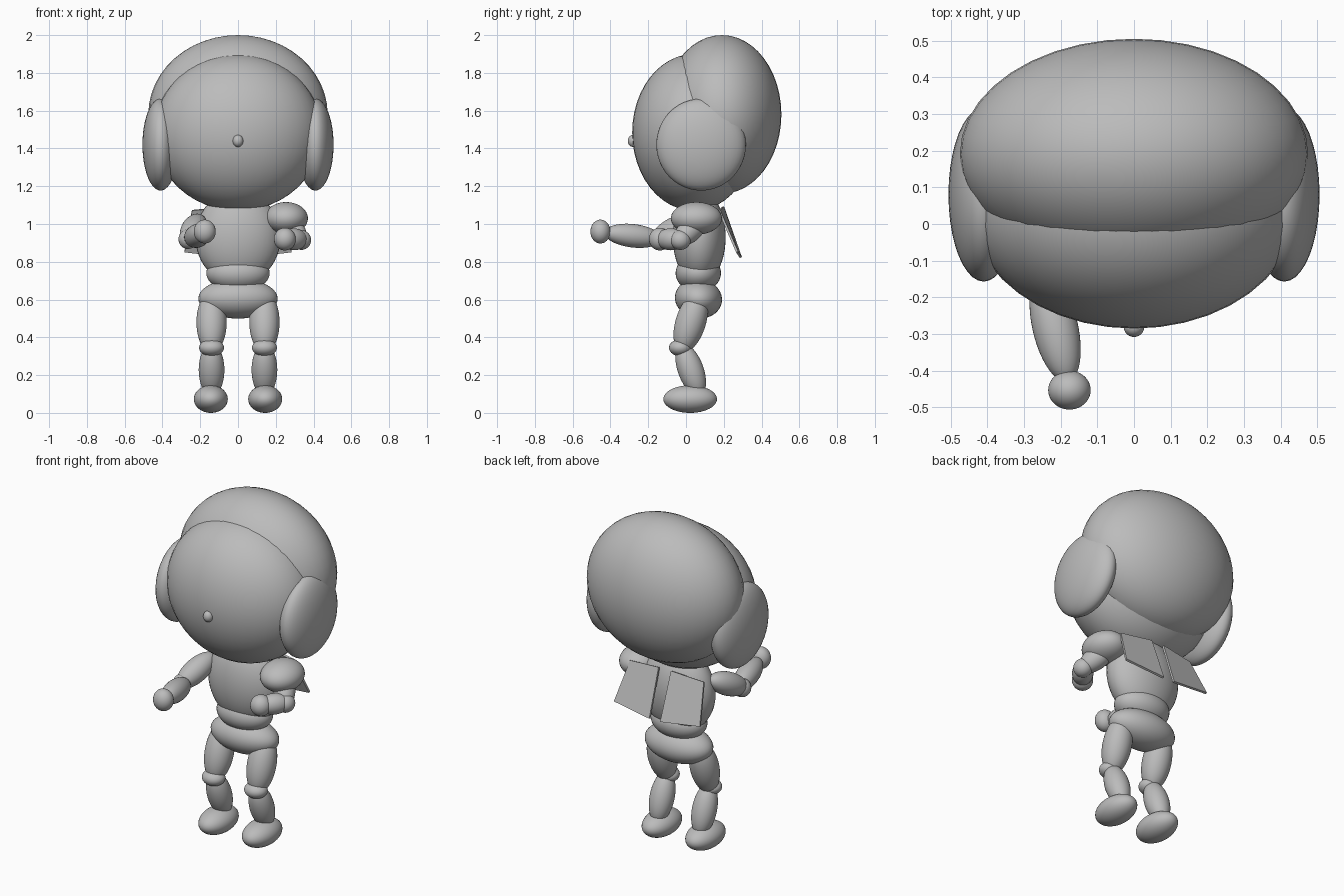
import bpy
import bmesh
from mathutils import Matrix, Vector

cube = bpy.data.objects.get("Cube")
if cube:
    bpy.data.objects.remove(cube, do_unlink=True)

GREY = bpy.data.materials.new("plain grey")
GREY.use_nodes = True
colour = (0.5, 0.5, 0.5, 1)
GREY.diffuse_color = colour
GREY.node_tree.nodes["Principled BSDF"].inputs["Base Color"].default_value = colour


def add_object(name, bm, smooth):
    mesh = bpy.data.meshes.new(name)
    for face in bm.faces:
        face.smooth = smooth
    bm.to_mesh(mesh)
    bm.free()
    mesh.materials.append(GREY)
    obj = bpy.data.objects.new(name, mesh)
    bpy.context.collection.objects.link(obj)
    return obj


def ellipsoid(name, centre, radii, rotation=Matrix()):
    bm = bmesh.new()
    bmesh.ops.create_uvsphere(bm, u_segments=40, v_segments=24, radius=1)
    bm.transform(Matrix.Translation(centre) @ rotation @ Matrix.Diagonal((*radii, 1)))
    return add_object(name, bm, True)


def limb(name, start, end, radius):
    # Ellipsoid whose long axis runs from start to end
    a, b = Vector(start), Vector(end)
    turn = (b - a).to_track_quat('Z', 'Y').to_matrix().to_4x4()
    return ellipsoid(name, (a + b) / 2, (radius, radius, (b - a).length / 2), turn)


def plate(name, corners, thickness):
    bm = bmesh.new()
    face = bm.faces.new([bm.verts.new(c) for c in corners])
    bm.normal_update()
    offset = face.normal * thickness
    extruded = bmesh.ops.extrude_face_region(bm, geom=[face], use_keep_orig=True)
    moved = [g for g in extruded["geom"] if isinstance(g, bmesh.types.BMVert)]
    bmesh.ops.translate(bm, verts=moved, vec=offset)
    bmesh.ops.recalc_face_normals(bm, faces=bm.faces)
    return add_object(name, bm, False)


# Head
ellipsoid("head", (0, 0.042, 1.485), (0.445, 0.327, 0.415))
ellipsoid("hair", (0, 0.19, 1.58), (0.475, 0.315, 0.42))
ellipsoid("nose", (0, -0.28, 1.44), (0.028, 0.028, 0.032))

# Body
ellipsoid("chest", (0, 0.07, 0.93), (0.225, 0.14, 0.25))
ellipsoid("waist", (0, 0.065, 0.74), (0.168, 0.12, 0.1))
ellipsoid("hips", (0, 0.066, 0.605), (0.21, 0.125, 0.105), Matrix.Rotation(-0.15, 4, 'X'))

# Paired parts
for side, s in (("left", 1), ("right", -1)):
    x = 0.14 * s
    ellipsoid(side + "_ear", (0.41 * s, 0.08, 1.42), (0.096, 0.237, 0.243))
    limb(side + "_thigh", (x, 0.075, 0.64), (x, -0.025, 0.32), 0.08)
    ellipsoid(side + "_knee", (x, -0.03, 0.345), (0.066, 0.06, 0.045))
    limb(side + "_shin", (x, -0.025, 0.365), (x, 0.075, 0.09), 0.068)
    ellipsoid(side + "_foot", (0.144 * s, 0.022, 0.073), (0.09, 0.142, 0.073))
    plate(side + "_back_flap", [(0.04 * s, 0.19, 1.09), (0.243 * s, 0.17, 1.07),
                                (0.283 * s, 0.265, 0.85), (0.035 * s, 0.285, 0.82)], 0.012 * s)

# Left arm, bent
ellipsoid("left_shoulder", (0.255, 0.055, 1.03), (0.115, 0.135, 0.086))
limb("left_upper_arm", (0.23, 0.09, 1.03), (0.345, -0.045, 0.905), 0.062)
ellipsoid("left_elbow", (0.335, -0.03, 0.915), (0.052, 0.055, 0.052))
limb("left_forearm", (0.35, -0.01, 0.918), (0.24, -0.15, 0.92), 0.058)
ellipsoid("left_hand", (0.248, -0.138, 0.92), (0.058, 0.058, 0.06))

# Right arm, reaching forward
limb("right_upper_arm", (-0.2, 0.06, 1.03), (-0.27, -0.18, 0.91), 0.066)
ellipsoid("right_elbow", (-0.265, -0.15, 0.92), (0.05, 0.052, 0.052))
limb("right_forearm", (-0.25, -0.13, 0.92), (-0.18, -0.43, 0.955), 0.062)
ellipsoid("right_hand", (-0.176, -0.453, 0.96), (0.058, 0.053, 0.063))
